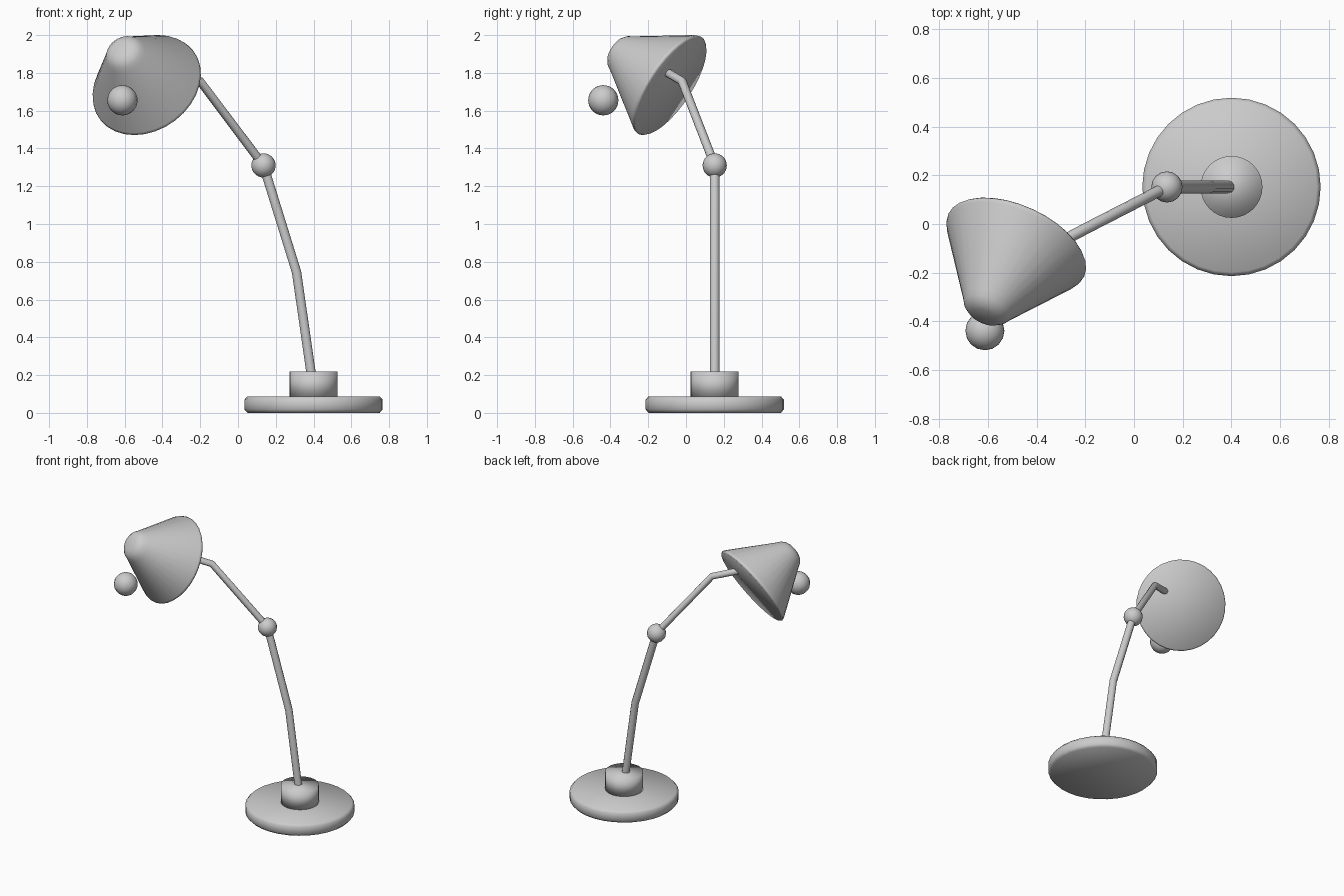
import bpy, bmesh, math
from mathutils import Vector

if "Cube" in bpy.data.objects:
    bpy.data.objects.remove(bpy.data.objects["Cube"])

metal = bpy.data.materials.new("light_grey")
metal.diffuse_color = (0.6, 0.6, 0.6, 1)
metal.use_nodes = True
metal.node_tree.nodes["Principled BSDF"].inputs["Base Color"].default_value = metal.diffuse_color


def add_object(name, bm):
    bmesh.ops.recalc_face_normals(bm, faces=bm.faces)
    for f in bm.faces:
        f.smooth = True
    mesh = bpy.data.meshes.new(name)
    bm.to_mesh(mesh)
    bm.free()
    mesh.materials.append(metal)
    obj = bpy.data.objects.new(name, mesh)
    bpy.context.collection.objects.link(obj)
    return obj


def lathe(name, profile, origin, axis=(0, 0, 1), sides=32):
    """Closed turned solid; profile holds (radius, distance along axis)."""
    bm = bmesh.new()
    rings = []
    for r, h in profile:
        rings.append([bm.verts.new((r * math.cos(2 * math.pi * i / sides),
                                    r * math.sin(2 * math.pi * i / sides), h))
                      for i in range(sides)])
    for a, b in zip(rings, rings[1:]):
        for i in range(sides):
            j = (i + 1) % sides
            bm.faces.new((a[i], a[j], b[j], b[i]))
    bm.faces.new(rings[0][::-1])
    bm.faces.new(rings[-1])
    obj = add_object(name, bm)
    obj.rotation_euler = Vector(axis).to_track_quat('Z', 'Y').to_euler()
    obj.location = origin
    return obj


def ball(name, center, radius):
    bm = bmesh.new()
    bmesh.ops.create_uvsphere(bm, u_segments=16, v_segments=16, radius=radius)
    add_object(name, bm).location = center


def tube(name, points, radius):
    """Round bar following a bent path, with mitred corners."""
    curve = bpy.data.curves.new(name, 'CURVE')
    curve.dimensions = '3D'
    curve.bevel_depth = radius
    curve.bevel_resolution = 3
    curve.use_fill_caps = True
    spline = curve.splines.new('POLY')
    spline.points.add(len(points) - 1)
    for p, co in zip(spline.points, points):
        p.co = (*co, 1)
    curve.materials.append(metal)
    obj = bpy.data.objects.new(name, curve)
    bpy.context.collection.objects.link(obj)


# Round foot with bevelled edges, and the socket on it
lathe("base", [(0.35, 0), (0.366, 0.018), (0.366, 0.07), (0.35, 0.088)],
      (0.4, 0.152, 0))
lathe("socket", [(0.127, 0.08), (0.127, 0.218)], (0.4, 0.152, 0))

# Bent arms and the joint between them
joint = (0.135, 0.152, 1.31)
tube("lower_arm", [(0.4, 0.152, 0.12), (0.31, 0.152, 0.745), joint], 0.026)
tube("upper_arm", [joint, (-0.2, -0.02, 1.755), (-0.37, -0.11, 1.808)], 0.023)
ball("arm_joint", joint, 0.064)

# Closed conical shade, narrow end rounded
lathe("shade", [(0.298, -0.002), (0.307, 0.008), (0.302, 0.022),
                (0.112, 0.325), (0.098, 0.351), (0.075, 0.372), (0.045, 0.383)],
      (-0.48, -0.08, 1.73), (-0.36, -0.78, 0.515))

# Bulb in front of the shade
ball("bulb", (-0.612, -0.438, 1.655), 0.08)
